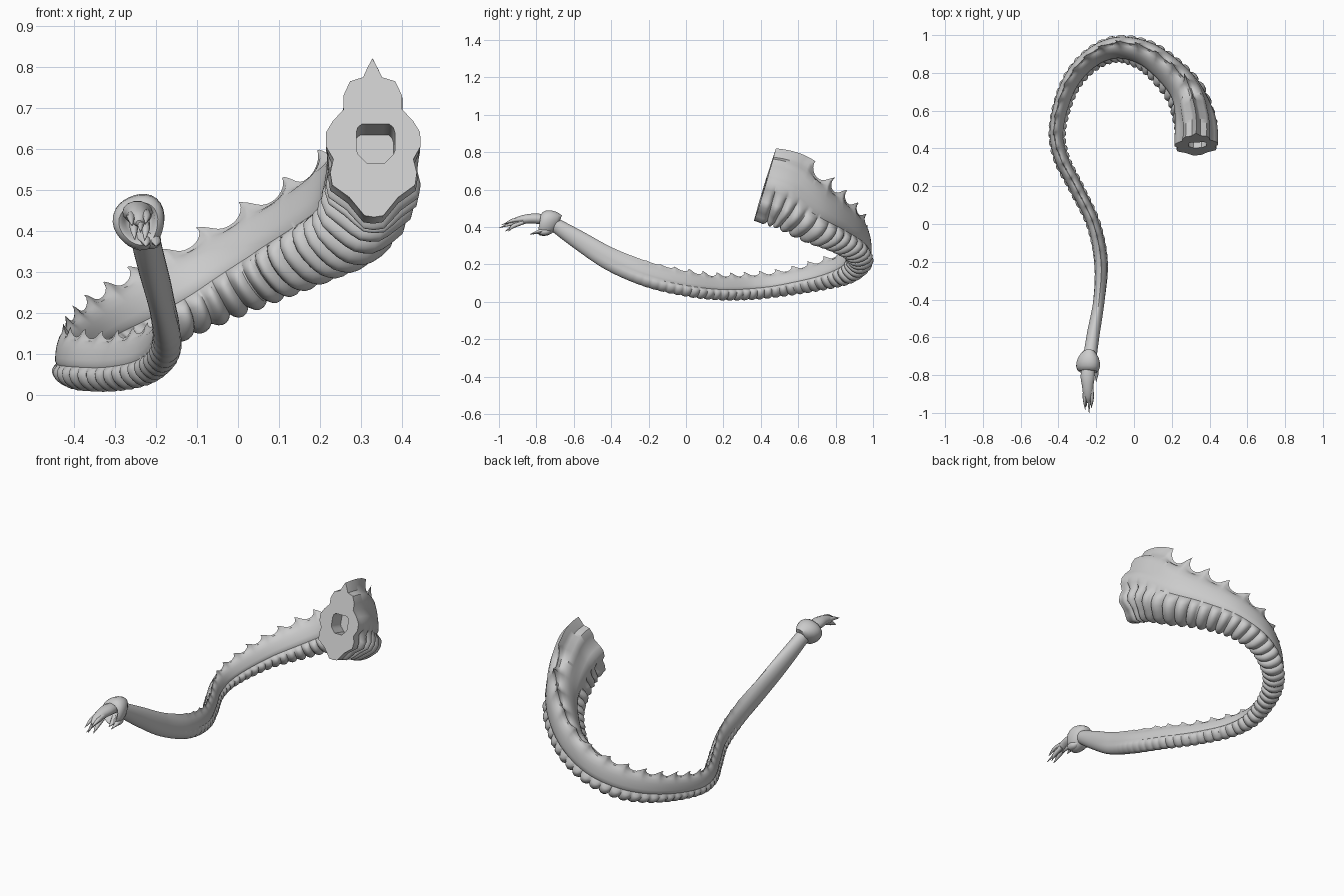
import bpy, bmesh, math
from mathutils import Vector

cube = bpy.data.objects.get("Cube")
if cube:
    bpy.data.objects.remove(cube)

grey = bpy.data.materials.new("plain grey")
grey.use_nodes = True
COLOUR = (0.6, 0.6, 0.6, 1)
grey.diffuse_color = COLOUR
grey.node_tree.nodes["Principled BSDF"].inputs["Base Color"].default_value = COLOUR


def skin(name, rings, sharp=50):
    """Join equal closed rings of points into one capped, smooth surface."""
    bm = bmesh.new()
    loops = [[bm.verts.new(p) for p in ring] for ring in rings]
    count = len(rings[0])
    for a, b in zip(loops, loops[1:]):
        for i in range(count):
            j = (i + 1) % count
            bm.faces.new((a[i], a[j], b[j], b[i]))
    bm.faces.new(loops[0])
    bm.faces.new(loops[-1])
    bmesh.ops.recalc_face_normals(bm, faces=bm.faces)
    mesh = bpy.data.meshes.new(name)
    bm.to_mesh(mesh)
    bm.free()
    obj = bpy.data.objects.new(name, mesh)
    bpy.context.collection.objects.link(obj)
    mesh.materials.append(grey)
    bpy.ops.object.select_all(action='DESELECT')
    obj.select_set(True)
    bpy.context.view_layer.objects.active = obj
    bpy.ops.object.shade_smooth_by_angle(angle=math.radians(sharp))
    return obj


def spline(points, steps):
    """Catmull-Rom interpolation of tuples of any length."""
    pts = [Vector(p) for p in points]
    pts = [2 * pts[0] - pts[1]] + pts + [2 * pts[-1] - pts[-2]]
    out = []
    for a, b, c, d in zip(pts, pts[1:], pts[2:], pts[3:]):
        for k in range(steps):
            t = k / steps
            out.append(b + (c - a) * (t / 2) + (2 * a - 5 * b + 4 * c - d) * (t * t / 2)
                       + (3 * b - a - 3 * c + d) * (t ** 3 / 2))
    return out + [pts[-2]]


def smoothstep(lo, hi, v):
    t = min(1, max(0, (v - lo) / (hi - lo)))
    return t * t * (3 - 2 * t)


def frame(tangent, lean=0):
    """Side and up directions across a path."""
    t = tangent.normalized()
    side = t.cross(Vector((0, 0, 1))).normalized()
    up = (side.cross(t) + side * lean).normalized()
    return t, t.cross(up), up


def tube(name, points, sides=14, steps=8):
    """Round tapered tube; points are x, y, z, side radius, up radius."""
    path = spline(points, steps)
    rings = []
    for i, p in enumerate(path):
        ahead, back = path[min(i + 1, len(path) - 1)], path[max(i - 1, 0)]
        _, side, up = frame(Vector(ahead[:3]) - Vector(back[:3]))
        angles = [2 * math.pi * k / sides for k in range(sides)]
        rings.append([Vector(p[:3]) + side * p[3] * math.cos(a) + up * p[4] * math.sin(a)
                      for a in angles])
    return skin(name, rings)


# Tail path: x, y, z, half width, height above, depth below
PATH = [(.33, .42, .62, .115, .21, .195), (.325, .55, .58, .112, .22, .19),
        (.28, .70, .49, .10, .2, .175), (.18, .82, .42, .088, .165, .15),
        (.05, .91, .35, .077, .14, .13), (-.1, .935, .27, .067, .125, .11),
        (-.24, .87, .2, .058, .115, .1), (-.35, .73, .145, .05, .1, .08),
        (-.41, .52, .1, .043, .085, .068), (-.39, .36, .085, .04, .08, .07),
        (-.3, .18, .08, .038, .08, .068), (-.215, 0, .1, .036, .08, .068),
        (-.175, -.2, .145, .036, .07, .066), (-.185, -.4, .225, .031, .062, .06),
        (-.215, -.58, .335, .034, .05, .05), (-.236, -.72, .425, .036, .036, .036)]

# Half cross-sections from ridge to keel: knobbly root, then slender tail
ROOT = [(0, 1), (.12, .87), (.2, .77), (.48, .72), (.62, .55), (.62, .38), (.85, .24), (1, .1),
        (1, -.08), (.85, -.24), (.92, -.42), (.88, -.58), (.52, -.74), (.36, -.86), (.2, -.98), (0, -1)]
TAIL = [(0, 1), (.07, .85), (.2, .68), (.42, .52), (.6, .36), (.72, .2), (.8, .05), (.85, -.1),
        (.8, -.2), (1, -.34), (1.03, -.5), (.92, -.68), (.7, -.82), (.45, -.93), (.22, -.99), (0, -1)]
HALF = len(ROOT)
BELLY = 9

path = spline(PATH, 32)
centres = [Vector(p[:3]) for p in path]
rings = []
length = scale_phase = spike_phase = 0
for i, p in enumerate(path):
    ahead, back = centres[min(i + 1, len(path) - 1)], centres[max(i - 1, 0)]
    u = i / (len(path) - 1)
    lean = .22 * smoothstep(.03, .2, u) * (1 - smoothstep(.5, .65, u))
    t, side, up = frame(ahead - back, lean)
    w, high, low = p[3:]
    step = (ahead - back).length / 2
    length += step
    scale_phase += step / (.032 + .16 * low)
    if length > .17:
        spike_phase += step / (.06 + .35 * high)
    # Scalloped ridge: sharp tips with hollow curves between
    fade = 1 - smoothstep(.68, .85, u)
    tip = abs(2 * (spike_phase % 1) - 1) ** 2.4
    dip = .3 * high * (1 - tip) * fade
    # Rounded belly plates with tight creases
    bulge = abs(math.sin(math.pi * scale_phase)) ** .6
    bulge = (bulge - .65) * .28 * smoothstep(.0, .04, u) * (1 - smoothstep(.68, .86, u))
    blend = smoothstep(.02, .16, u)
    taper = smoothstep(.72, .95, u)
    half = []
    for k, (a, b) in enumerate(zip(ROOT, TAIL)):
        sx, sz = Vector(a).lerp(Vector(b), blend)
        ang = math.pi * k / (HALF - 1)
        sx += (math.sin(ang) - sx) * taper
        sz += (math.cos(ang) - sz) * taper
        if k >= BELLY:
            sx *= 1 + bulge
            sz *= 1 + bulge * .6
        z = sz * (high if sz > 0 else low)
        z -= dip * (1, .75, .25)[k] if k < 3 else 0
        hook = t * (.02 * tip ** 3 * fade * smoothstep(.02, .08, u)) if k == 0 else Vector()
        half.append((sx * w, z, hook))
    full = half + [(-x, z, h) for x, z, h in half[-2:0:-1]]
    rings.append([centres[i] + side * x + up * z + h for x, z, h in full])

# Blocky socket sunk into the cut end
t, side, up = frame(centres[1] - centres[0])
mouth = []
for k in range(len(rings[0])):
    a = 2 * math.pi * k / len(rings[0])
    x, z = math.sin(a), math.cos(a)
    grow = 1 / max(abs(x), abs(z), (abs(x) + abs(z)) / (1.75 if z > 0 else 1.45))
    mouth.append(centres[0] + side * (x * grow * .047 + .006) + up * (z * grow * .05 - .008))
rings = [[p + t * .09 for p in mouth], mouth] + rings
skin("tail_body", rings, 45)

# Hollow swollen collar near the tail end: distance, radius
axis, side, up = frame(Vector((-.03, -1, -.12)))
collar = []
for d, r in [(-.06, .03), (-.045, .045), (-.025, .058), (0, .066), (.022, .066), (.04, .06),
             (.048, .05), (.042, .042), (.02, .036), (0, .02)]:
    ring = []
    for k in range(28):
        a = 2 * math.pi * k / 28
        rr = r * (1 + .05 * math.sin(3 * a + 1))
        slant = -.015 * math.sin(a)
        ring.append(Vector((-.24, -.735, .424)) + axis * (d + slant)
                    + side * rr * math.cos(a) * .95 + up * rr * math.sin(a))
    collar.append(ring)
skin("tail_collar", collar, 60)

# Claw stem emerging from the collar
tube("claw_stem", [(-.24, -.72, .435, .025, .028), (-.245, -.8, .445, .037, .028),
                   (-.245, -.86, .442, .03, .025), (-.243, -.91, .43, .024, .02),
                   (-.241, -.945, .418, .008, .008)])

# Pointed fingers fanned around the stem
for n, (dx, dz, reach) in enumerate([(-.016, .008, -.985), (.016, .012, -.975), (.004, -.008, -1),
                                     (-.01, -.026, -.965), (.014, -.028, -.95)]):
    x = -.242 + dx
    tube(f"claw_finger_{n + 1}", [(x, -.87, .438 + dz * .4, .012, .012),
                                  (x + dx * .2, -.925, .426 + dz * .8, .01, .01),
                                  (x, reach, .404 + dz, .001, .001)], 8, 5)

# Small barbs and a lobe under the collar
for n, (x, y) in enumerate([(-.2, -.835), (-.225, -.82)]):
    tube(f"barb_{n + 1}", [(x - .01, -.75, .385, .018, .016), (x, -.79, .374, .012, .01),
                           (x, y, .362, .001, .001)], 8, 5)
tube("collar_lobe", [(-.215, -.72, .38, .008, .008), (-.212, -.745, .377, .023, .02),
                     (-.21, -.775, .375, .02, .018), (-.21, -.79, .374, .004, .004)])
